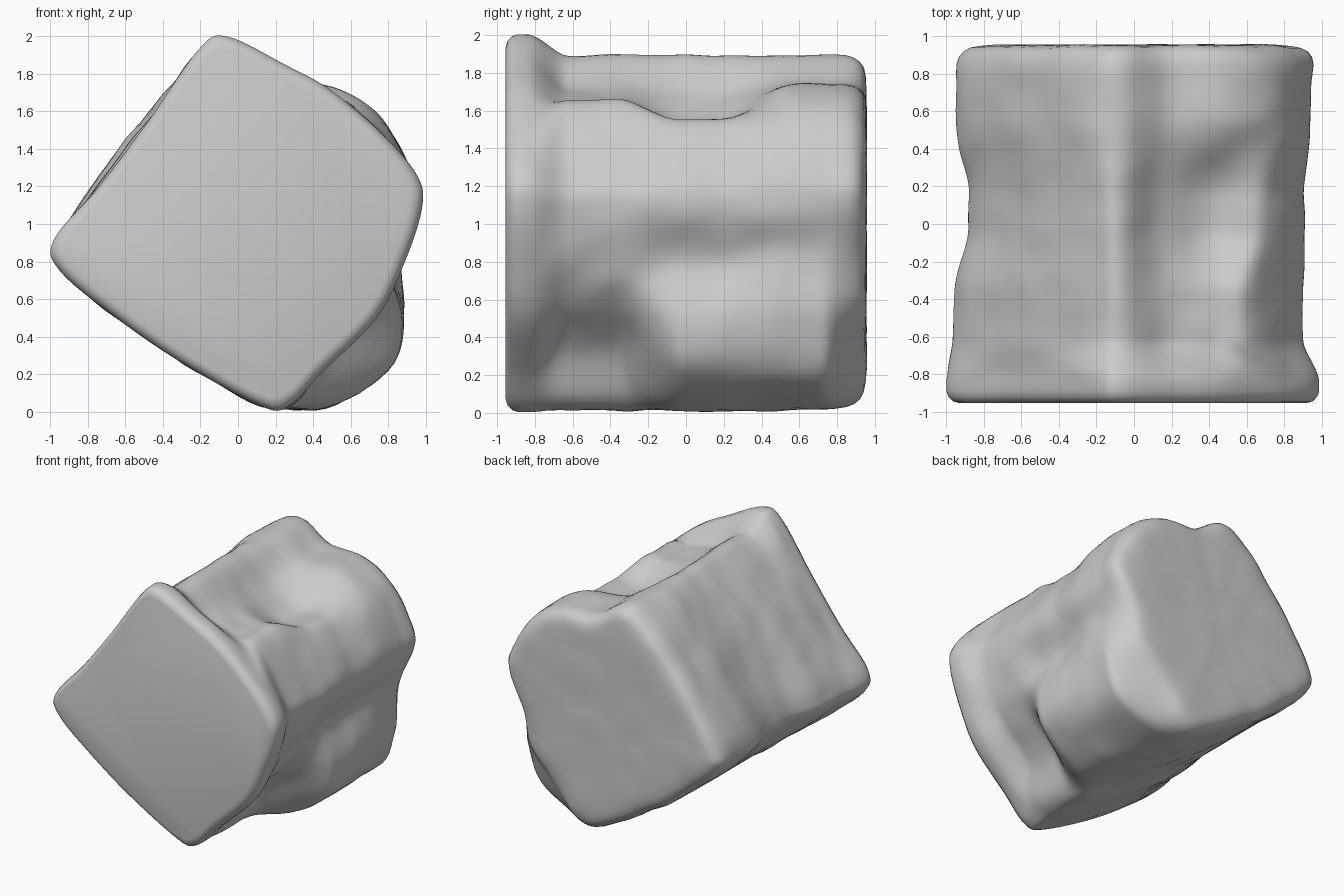
import bpy, bmesh
from mathutils import Vector, noise

cube = bpy.data.objects.get("Cube")
if cube:
    bpy.data.objects.remove(cube, do_unlink=True)

# Cross-sections (x, z), clockwise from the top ridge, one pair per control point
FRONT = [(-.21, 1.93), (-.06, 2), (.25, 1.85), (.5, 1.71), (.78, 1.47), (.96, 1.25),
         (.98, 1.08), (.89, .8), (.74, .5), (.45, .21), (.27, .03), (.12, .03),
         (-.3, .26), (-.65, .5), (-.95, .75), (-.98, .92), (-.74, 1.2), (-.47, 1.56)]
NECK = [(-.22, 1.82), (-.06, 1.89), (.18, 1.72), (.42, 1.65), (.61, 1.63), (.85, 1.26),
        (.9, 1.08), (.82, .78), (.69, .57), (.46, .34), (.33, .07), (.12, .03),
        (-.3, .27), (-.65, .51), (-.93, .78), (-.94, .92), (-.75, 1.2), (-.5, 1.53)]
MIDDLE = [(-.22, 1.82), (-.06, 1.88), (.16, 1.67), (.42, 1.53), (.68, 1.54), (.87, 1.26),
          (.9, 1.06), (.8, .8), (.88, .5), (.8, .22), (.47, .02), (.15, .05),
          (-.28, .28), (-.6, .5), (-.85, .78), (-.87, .92), (-.71, 1.2), (-.5, 1.51)]
BACK = [(-.24, 1.84), (-.05, 1.89), (.18, 1.75), (.5, 1.73), (.77, 1.56), (.92, 1.27),
        (.94, 1.08), (.87, .84), (.88, .52), (.77, .2), (.42, .03), (.13, .05),
        (-.3, .29), (-.62, .51), (-.91, .78), (-.93, .94), (-.76, 1.23), (-.51, 1.56)]
TAIL = BACK[:5] + [(.95, 1.27), (.96, 1.1), (.84, .85), (.77, .56), (.53, .27),
                   (.34, .06)] + BACK[11:]

# Where each cross-section holds along the depth
STATIONS = [(-1, FRONT), (-.84, FRONT), (-.62, NECK), (-.38, NECK), (-.02, MIDDLE),
            (.14, MIDDLE), (.58, BACK), (.72, BACK), (.92, TAIL), (1, TAIL)]
CENTRE = Vector((0, 1))
STEPS = 6


def smooth_loop(points):
    """Closed Catmull-Rom curve through the control points."""
    pts = [Vector(p) for p in points]
    loop = []
    for i, b in enumerate(pts):
        a, c, d = pts[i - 1], pts[(i + 1) % len(pts)], pts[(i + 2) % len(pts)]
        for k in range(STEPS):
            t = k / STEPS
            loop.append(b + (c - a) * t / 2
                        + (a * 2 - b * 5 + c * 4 - d) * t ** 2 / 2
                        + (b * 3 - a - c * 3 + d) * t ** 3 / 2)
    return loop


def section_at(y):
    """Blend the two neighbouring cross-sections."""
    for (y0, first), (y1, second) in zip(STATIONS, STATIONS[1:]):
        if y <= y1:
            t = (y - y0) / (y1 - y0)
            t = t * t * (3 - 2 * t)
            return [p.lerp(q, t) for p, q in zip(smooth_loop(first), smooth_loop(second))]


def add_ring(bm, y, scale=1, rough=.012):
    """One ring of vertices, with slight hand-worked unevenness."""
    ring = []
    for p in section_at(y):
        p = CENTRE + (p - CENTRE) * scale
        co = Vector((p.x, y, p.y))
        wobble = noise.noise(co * 5) * rough
        out = Vector((p.x, 0, p.y - 1)).normalized()
        co += out * wobble
        if scale < .95:
            co.y += wobble / 2
        co.z = max(co.z, 0)
        ring.append(bm.verts.new(co))
    return ring


# Lumpy block: flat front cap with a rim, long body, softly rounded back
bm = bmesh.new()
rings = [add_ring(bm, -.955, .93, 0), add_ring(bm, -.945, .965, 0), add_ring(bm, -.92, .99, 0)]
rings += [add_ring(bm, -.89 + i * .03, 1, .012 if i > 2 else 0) for i in range(57)]
for y, scale in ((.85, .995), (.89, .98), (.92, .955), (.94, .92), (.95, .87)):
    rings.append(add_ring(bm, y, scale))
rings += [add_ring(bm, .955, s / 10) for s in range(8, 0, -1)]
for lower, upper in zip(rings, rings[1:]):
    for i in range(len(lower)):
        bm.faces.new((lower[i - 1], lower[i], upper[i], upper[i - 1]))
bm.faces.new(rings[0])
bm.faces.new(rings[-1])
bmesh.ops.recalc_face_normals(bm, faces=bm.faces)

mesh = bpy.data.meshes.new("lumpy_block")
bm.to_mesh(mesh)
bm.free()
block = bpy.data.objects.new("lumpy_block", mesh)
bpy.context.collection.objects.link(block)

# Plain grey stone
grey = bpy.data.materials.new("plain_grey")
grey.use_nodes = True
grey.diffuse_color = (.6, .6, .6, 1)
grey.node_tree.nodes["Principled BSDF"].inputs["Base Color"].default_value = (.6, .6, .6, 1)
mesh.materials.append(grey)

bpy.ops.object.select_all(action="DESELECT")
block.select_set(True)
bpy.context.view_layer.objects.active = block
bpy.ops.object.shade_smooth_by_angle(angle=.7)
